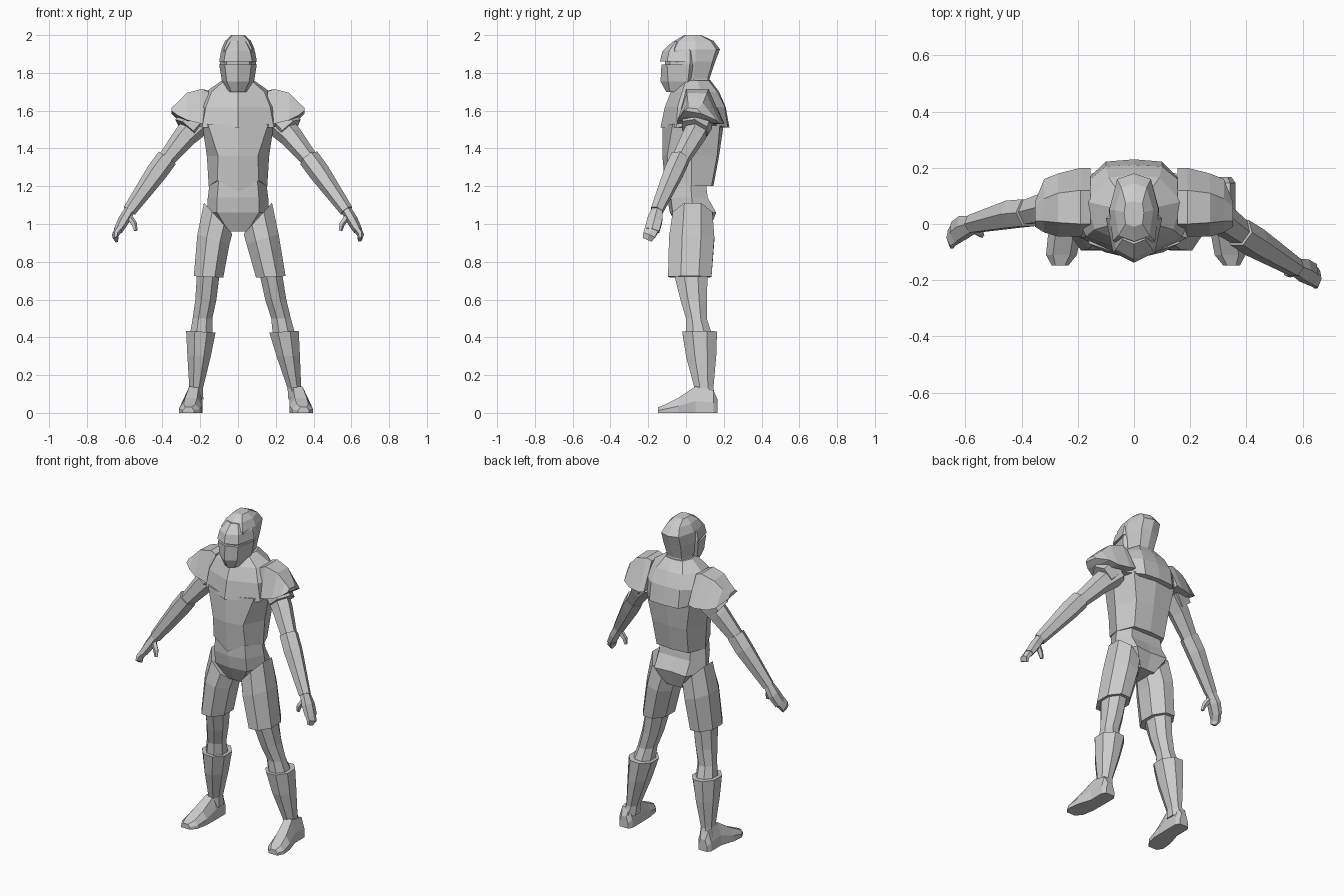
import bpy, bmesh, math
from mathutils import Vector

grey = bpy.data.materials.new("plain_grey")
grey.diffuse_color = (0.6, 0.6, 0.6, 1)


def loft(name, rings):
    """Skin a list of equal-length closed rings and cap both ends."""
    bm = bmesh.new()
    vs = [[bm.verts.new(p) for p in r] for r in rings]
    n = len(vs[0])
    for a, b in zip(vs, vs[1:]):
        for i in range(n):
            j = (i + 1) % n
            bm.faces.new((a[i], a[j], b[j], b[i]))
    bm.faces.new(vs[0])
    bm.faces.new(vs[-1])
    bmesh.ops.recalc_face_normals(bm, faces=bm.faces[:])
    me = bpy.data.meshes.new(name)
    bm.to_mesh(me)
    bm.free()
    me.materials.append(grey)
    ob = bpy.data.objects.new(name, me)
    bpy.context.collection.objects.link(ob)
    return ob


def mirrored(name, rows):
    """Loft from half outlines: (z, [(x, y[, dz]) front centre to back centre])."""
    rings = []
    for z, half in rows:
        pts = [(p[0], p[1], z + (p[2] if len(p) > 2 else 0)) for p in half]
        rings.append(pts + [(-x, y, h) for x, y, h in pts[-2:0:-1]])
    return loft(name, rings)


def limb(name, path, n=6):
    """Loft across a bent path of (x, y, z, radius, depth)."""
    c = [Vector(p[:3]) for p in path]
    rings = []
    for i, p in enumerate(path):
        t = (c[min(i + 1, len(c) - 1)] - c[max(i - 1, 0)]).normalized()
        u = t.cross(Vector((0, 1, 0))).normalized()
        v = u.cross(t)
        angs = [2 * math.pi * k / n for k in range(n)]
        rings.append([c[i] + u * p[3] * math.cos(a) + v * p[4] * math.sin(a)
                      for a in angs])
    return loft(name, rings)


def column(name, s, rows, n=8):
    """Leg section of (z, x, y, rx, ry, tilt) rings; stance leans towards +x."""
    f = 1 / math.cos(math.pi / n)
    rings = []
    for z, x, y, rx, ry, k in rows:
        lean = 0.045 * max(0, 1 - z / 0.9)
        ring = []
        for i in range(n):
            a = 2 * math.pi * (i + 0.5) / n
            dx, dy = rx * f * math.cos(a), ry * f * math.sin(a)
            ring.append((s * (x + dx) + lean, y + dy, z + k * dx))
        rings.append(ring)
    return loft(name, rings)


# Pelvis and belly
mirrored("pelvis", [
    (1.26, [(0, -.10), (.10, -.08), (.145, .02), (.10, .10), (0, .10)]),
    (1.14, [(0, -.10), (.11, -.08), (.16, .03), (.11, .115), (0, .115)]),
    (1.06, [(0, -.085), (.11, -.07), (.165, .04), (.11, .16), (0, .15)]),
    (.96, [(0, -.03), (.05, -.03), (.07, .05), (.05, .12), (0, .12)]),
])
# Vest, with a pointed front hem
mirrored("vest", [
    (1.53, [(0, -.125), (.16, -.07), (.19, .04), (.15, .18), (0, .20)]),
    (1.36, [(0, -.125), (.105, -.10), (.165, .03), (.12, .165), (0, .175)]),
    (1.20, [(0, -.108, -.03), (.11, -.085, .03), (.155, .03), (.11, .135), (0, .145)]),
])
# Chest plate and shoulder yoke
mirrored("chest_yoke", [
    (1.51, [(0, -.135), (.19, -.05), (.22, .10, .03), (.10, .222), (0, .23)]),
    (1.62, [(0, -.112), (.17, -.045), (.24, .09), (.10, .205), (0, .21)]),
    (1.70, [(0, -.08), (.14, -.02), (.17, .08), (.09, .165), (0, .175)]),
    (1.76, [(0, -.03), (.07, 0), (.085, .06), (.06, .12), (0, .13)]),
])
# Helmet with neck
mirrored("helmet", [
    (1.72, [(0, -.03), (.05, -.01), (.075, .05), (.05, .12), (0, .13)]),
    (1.77, [(0, -.04), (.05, -.02), (.075, .04), (.05, .115), (0, .125)]),
    (1.86, [(0, -.08), (.075, -.05), (.09, .05), (.06, .14), (0, .155)]),
    (1.925, [(0, -.09), (.075, -.06), (.088, .05), (.06, .16), (0, .18)]),
    (1.97, [(0, -.06), (.055, -.04), (.068, .05), (.045, .13), (0, .145)]),
    (2.0, [(0, -.01), (.03, 0), (.035, .04), (.03, .075), (0, .08)]),
])
# Face mask: lower and upper halves leave a narrow eye slit
mirrored("mask_lower", [
    (1.70, [(0, -.105), (.035, -.085), (.05, -.05), (.04, -.03), (0, -.03)]),
    (1.755, [(0, -.135), (.06, -.095), (.085, .01), (.06, .03), (0, .03)]),
    (1.845, [(0, -.13), (.07, -.10), (.10, .02), (.07, .05), (0, .05)]),
])
mirrored("eye_slit", [
    (1.835, [(0, -.112), (.06, -.085), (.095, .02), (.07, .05), (0, .05)]),
    (1.875, [(0, -.112), (.06, -.085), (.095, .02), (.07, .05), (0, .05)]),
])
mirrored("mask_brow", [
    (1.86, [(0, -.138), (.075, -.10), (.10, .02), (.07, .05), (0, .05)]),
    (1.915, [(0, -.125), (.065, -.09), (.09, .02), (.06, .05), (0, .05)]),
    (1.965, [(0, -.072), (.04, -.055), (.055, 0), (.04, .03), (0, .03)]),
])

PAULDRON = [
    (.155, [(-.03, 1.53), (0, 1.70), (.12, 1.705), (.20, 1.54)]),
    (.19, [(-.045, 1.53), (0, 1.715), (.12, 1.715), (.20, 1.53)]),
    (.27, [(-.045, 1.55), (.005, 1.695), (.11, 1.69), (.18, 1.53)]),
    (.32, [(-.03, 1.575), (.01, 1.645), (.09, 1.64), (.16, 1.55)]),
    (.352, [(-.01, 1.60), (.01, 1.615), (.06, 1.61), (.08, 1.585)]),
]
FOOT = [(.167, .275, .03, .07), (.145, .275, .045, .12), (.05, .275, .045, .14),
        (-.04, .29, .058, .08), (-.11, .30, .055, .045), (-.147, .305, .03, .03)]

for side, s in (("left", -1), ("right", 1)):
    # Shoulder guard
    loft(side + "_shoulder_guard",
         [[(s * x, y, z) for y, z in sec] for x, sec in PAULDRON])

    # Arm: the right one reaches further forward
    k = 1 if s > 0 else 0

    def at(x, y_left, y_right, z, r, d):
        return (s * x, y_right if k else y_left, z, r, d)

    limb(side + "_sleeve", [at(.22, .08, .07, 1.57, .08, .08),
                            at(.275, .06, .045, 1.505, .075, .08)])
    limb(side + "_upper_arm", [at(.20, .08, .08, 1.545, .075, .07),
                               at(.28, .065, .04, 1.465, .062, .062),
                               at(.385, .04, -.035, 1.335, .045, .048)])
    limb(side + "_gauntlet", [at(.375, .04, -.03, 1.35, .056, .055),
                              at(.43, .035, -.065, 1.275, .056, .056),
                              at(.575, 0, -.155, 1.07, .036, .036)])
    limb(side + "_hand", [at(.57, 0, -.15, 1.08, .028, .032),
                          at(.605, -.01, -.165, 1.02, .03, .046),
                          at(.635, -.03, -.18, .965, .024, .045)])
    limb(side + "_fingers", [at(.63, -.03, -.18, .975, .022, .043),
                             at(.65, -.05, -.195, .94, .018, .038),
                             at(.645, -.065, -.205, .918, .012, .03)])
    limb(side + "_thumb", [at(.585, -.01, -.165, 1.05, .018, .018),
                           at(.55, -.03, -.175, 1.0, .016, .016),
                           at(.542, -.04, -.175, .965, .01, .01)], 5)

    # Leg
    column(side + "_thigh_guard", s, [(1.03, .105, .035, .075, .105, 1.1),
                                      (.92, .13, .03, .085, .12, .3),
                                      (.72, .165, .02, .078, .115, .05)])
    column(side + "_knee", s, [(.74, .165, .025, .06, .09, 0),
                               (.60, .185, .04, .056, .07, 0),
                               (.50, .208, .055, .052, .055, 0),
                               (.41, .22, .07, .06, .07, 0)])
    column(side + "_boot_shaft", s, [(.43, .22, .072, .078, .092, .05),
                                     (.30, .236, .08, .062, .08, 0),
                                     (.13, .26, .095, .036, .05, 0),
                                     (.07, .27, .10, .045, .06, 0)])
    # Foot: flat sole, sloping towards the toe
    loft(side + "_foot", [
        [(s * (cx + a * w) + .042, y, z) for a, z in
         ((-1, 0), (-1, h * .45), (-.55, h), (.55, h), (1, h * .45), (1, 0))]
        for y, cx, w, h in FOOT])
